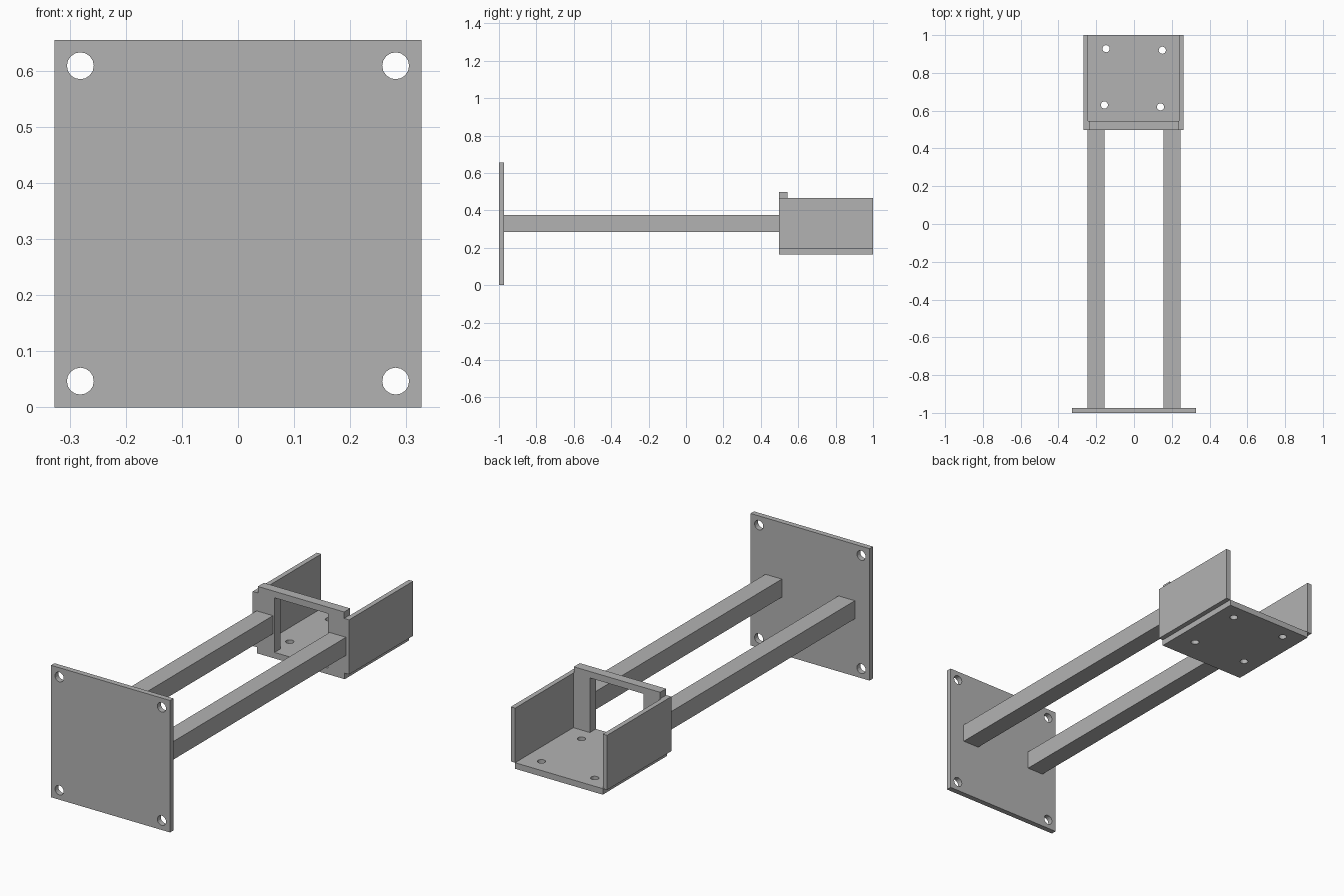
import bpy
import math

old = bpy.data.objects.get("Cube")
if old:
    bpy.data.objects.remove(old, do_unlink=True)

# Single grey material
GREY = (0.45, 0.45, 0.45, 1.0)
steel = bpy.data.materials.new("plain_grey")
steel.use_nodes = True
steel.diffuse_color = GREY
steel.node_tree.nodes["Principled BSDF"].inputs["Base Color"].default_value = GREY


def box(name, x, y, z):
    """Box from its (min, max) range on each axis."""
    centre = [(a + b) / 2 for a, b in (x, y, z)]
    bpy.ops.mesh.primitive_cube_add(size=1, location=centre)
    obj = bpy.context.object
    obj.name = obj.data.name = name
    obj.scale = [b - a for a, b in (x, y, z)]
    bpy.ops.object.transform_apply(location=False, rotation=False, scale=True)
    obj.data.materials.append(steel)
    return obj


def drill(obj, points, radius, rotation=(0, 0, 0)):
    """Cut round holes through a plate at the given points."""
    for point in points:
        bpy.ops.mesh.primitive_cylinder_add(
            vertices=16, radius=radius, depth=0.2, location=point, rotation=rotation)
        cutter = bpy.context.object
        cutter.hide_render = True
        mod = obj.modifiers.new("hole", 'BOOLEAN')
        mod.operation = 'DIFFERENCE'
        mod.solver = 'EXACT'
        mod.object = cutter
        bpy.context.view_layer.objects.active = obj
        bpy.ops.object.modifier_apply(modifier=mod.name)
        bpy.data.objects.remove(cutter, do_unlink=True)


# Square mounting plate with a hole in each corner
plate = box("mounting_plate", (-0.327, 0.327), (-1, -0.973), (0, 0.655))
drill(plate, [(x, -0.987, z) for x in (-0.281, 0.281) for z in (0.047, 0.609)],
      0.024, (math.pi / 2, 0, 0))

# Two long square bars
FRONT, BACK = 0.497, 1.0
for side, x in (("right", (-0.246, -0.156)), ("left", (0.155, 0.245))):
    box(side + "_bar", x, (-0.973, FRONT), (0.285, 0.375))

# Tray floor with four screw holes
FLOOR, TOP = 0.195, 0.466
floor = box("tray_floor", (-0.243, 0.238), (FRONT, BACK), (0.165, FLOOR))
drill(floor, [(-0.148, 0.928, 0.18), (0.15, 0.92, 0.18),
              (-0.157, 0.63, 0.18), (0.14, 0.62, 0.18)], 0.019)

# Tray side walls
box("right_wall", (-0.267, -0.243), (FRONT, BACK), (FLOOR, TOP))
box("left_wall", (0.238, 0.262), (FRONT, BACK), (FLOOR, TOP))

# Open frame at the front of the tray: two posts and a top rail
FRAME = (FRONT, 0.544)
box("right_post", (-0.243, -0.147), FRAME, (FLOOR, TOP))
box("left_post", (0.147, 0.238), FRAME, (FLOOR, TOP))
box("top_rail", (-0.239, 0.235), FRAME, (TOP, 0.498))
